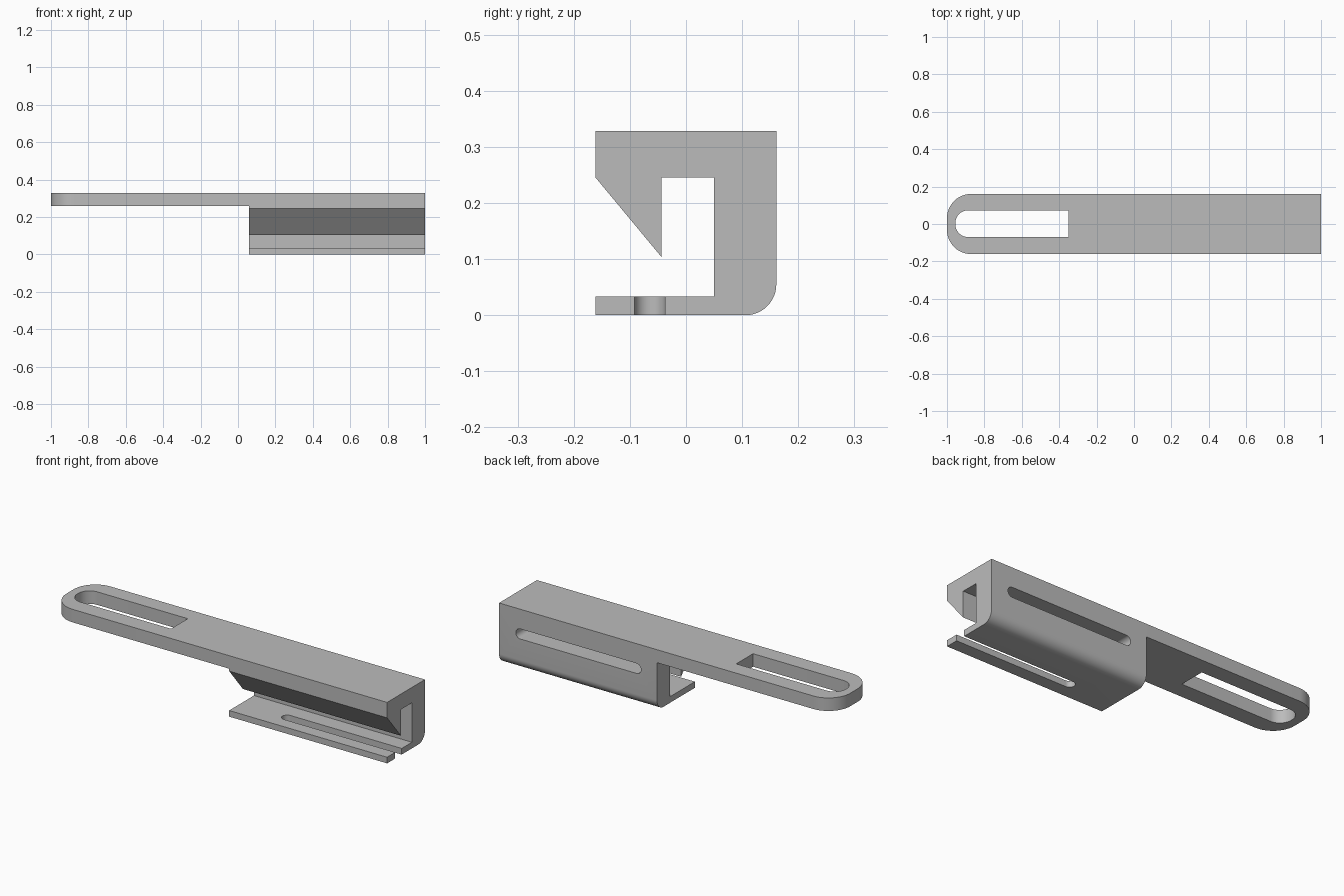
import bpy, bmesh, math
from mathutils import Vector

cube = bpy.data.objects.get("Cube")
if cube:
    bpy.data.objects.remove(cube, do_unlink=True)

grey = bpy.data.materials.new("light_grey")
grey.use_nodes = True
colour = (0.5, 0.5, 0.5, 1)
grey.diffuse_color = colour
grey.node_tree.nodes["Principled BSDF"].inputs["Base Color"].default_value = colour

# Axis order for outlines (u, v) swept along the third axis
PLANES = {
    "x": lambda u, v, w: Vector((w, u, v)),
    "y": lambda u, v, w: Vector((u, w, v)),
    "z": lambda u, v, w: Vector((u, v, w)),
}


def prism(name, outline, axis, start, end):
    """Sweep a closed outline along one axis."""
    place = PLANES[axis]
    bm = bmesh.new()
    face = bm.faces.new([bm.verts.new(place(u, v, start)) for u, v in outline])
    swept = bmesh.ops.extrude_face_region(bm, geom=[face])
    new_verts = [g for g in swept["geom"] if isinstance(g, bmesh.types.BMVert)]
    bmesh.ops.translate(bm, verts=new_verts, vec=place(0, 0, end - start))
    bmesh.ops.recalc_face_normals(bm, faces=bm.faces)
    mesh = bpy.data.meshes.new(name)
    bm.to_mesh(mesh)
    bm.free()
    mesh.materials.append(grey)
    obj = bpy.data.objects.new(name, mesh)
    bpy.context.collection.objects.link(obj)
    return obj


def arc(cu, cv, radius, first, last, steps=12):
    """Points on an arc, angles in degrees."""
    angles = [math.radians(first + (last - first) * i / steps) for i in range(steps + 1)]
    return [(cu + radius * math.cos(a), cv + radius * math.sin(a)) for a in angles]


def rounded_left(left, right, low, high, radius):
    """Bar outline with a rounded left end and a square right end."""
    return ([(right, low), (right, high)]
            + arc(left + radius, high - radius, radius, 90, 180)
            + arc(left + radius, low + radius, radius, 180, 270))


def slot(left, right, centre, radius):
    """Slot outline rounded at both ends."""
    return (arc(left + radius, centre, radius, 90, 270, 20)
            + arc(right - radius, centre, radius, -90, 90, 20))


def combine(target, other, operation):
    mod = target.modifiers.new(operation, "BOOLEAN")
    mod.operation = operation
    mod.solver = "EXACT"
    mod.object = other
    bpy.context.view_layer.objects.active = target
    bpy.ops.object.modifier_apply(modifier=mod.name)
    bpy.data.objects.remove(other, do_unlink=True)


# Clamp body: hooked jaw, back wall and thin lower plate
section = [(-0.161, 0.328), (-0.161, 0.245), (-0.044, 0.104), (-0.044, 0.245),
           (0.05, 0.245), (0.05, 0.033), (-0.161, 0.033), (-0.161, 0)]
section += arc(0.106, 0.055, 0.055, -90, 0) + [(0.161, 0.328)]
bracket = prism("slotted_clamp_bracket", section, "x", 0.06, 1)

# Open-ended slot in the lower plate
combine(bracket, prism("plate_slot", rounded_left(0.31, 1.1, -0.092, -0.037, 0.0274),
                       "z", -0.05, 0.07), "DIFFERENCE")
# Long slot through the back wall
combine(bracket, prism("wall_slot", slot(0.155, 0.9, 0.195, 0.027),
                       "y", 0.02, 0.25), "DIFFERENCE")

# Long arm with a rounded end and its slot
arm = prism("arm", rounded_left(-1, 0.06, -0.161, 0.161, 0.13), "z", 0.258, 0.328)
combine(arm, prism("arm_slot", rounded_left(-0.955, -0.35, -0.07, 0.073, 0.068),
                   "z", 0.2, 0.4), "DIFFERENCE")
combine(bracket, arm, "UNION")

# Smooth the curved surfaces, keep edges crisp
bpy.ops.object.select_all(action="DESELECT")
bracket.select_set(True)
bpy.context.view_layer.objects.active = bracket
bpy.ops.object.shade_smooth_by_angle(angle=math.radians(25))
